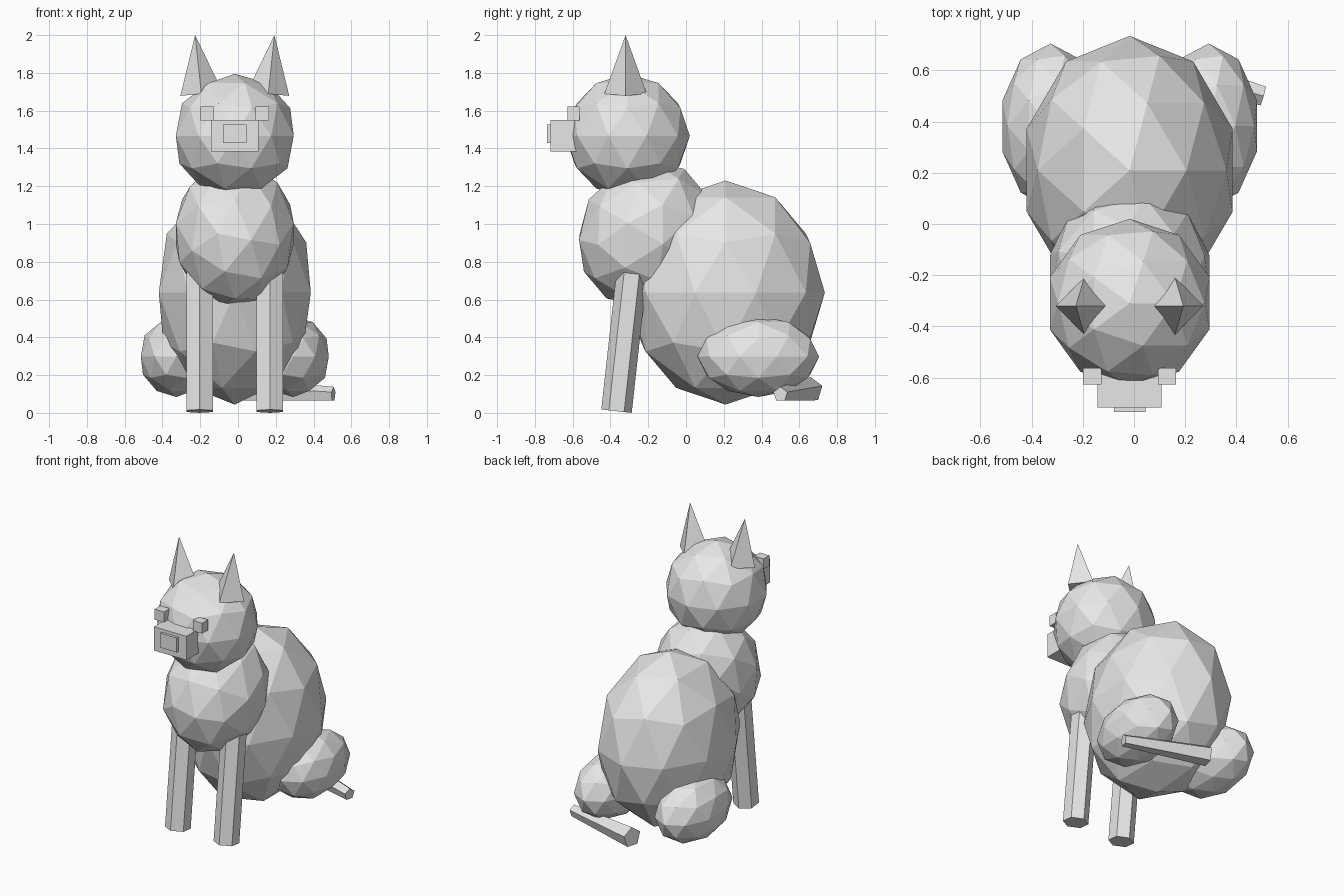
import bpy, bmesh
from math import radians
from mathutils import Vector, Matrix

if "Cube" in bpy.data.objects:
    bpy.data.objects.remove(bpy.data.objects["Cube"], do_unlink=True)

MID = -0.017  # symmetry plane of the animal

fur = bpy.data.materials.new("light grey fur")
fur.use_nodes = True
fur.diffuse_color = (0.8, 0.8, 0.8, 1)
fur.node_tree.nodes["Principled BSDF"].inputs["Base Color"].default_value = (0.8, 0.8, 0.8, 1)


def finish(name, bm, matrix):
    bm.transform(matrix)
    mesh = bpy.data.meshes.new(name)
    bm.to_mesh(mesh)
    bm.free()
    mesh.materials.append(fur)
    obj = bpy.data.objects.new(name, mesh)
    bpy.context.collection.objects.link(obj)


def ball(name, centre, radii, tilt=0):
    """Faceted ellipsoid, tilted backwards by an angle in degrees."""
    bm = bmesh.new()
    bmesh.ops.create_icosphere(bm, subdivisions=2, radius=1)
    finish(name, bm, Matrix.Translation(centre) @ Matrix.Rotation(radians(-tilt), 4, 'X')
           @ Matrix.Diagonal((*radii, 1)))


def rod(name, start, end, r_start, r_end, sides, level=False):
    """Straight or tapered prism between two points."""
    start, end = Vector(start), Vector(end)
    axis = end - start
    turn = axis.to_track_quat('Z', 'Y') if level else Vector((0, 0, 1)).rotation_difference(axis)
    bm = bmesh.new()
    bmesh.ops.create_cone(bm, cap_ends=True, segments=sides, radius1=r_start,
                          radius2=r_end, depth=axis.length)
    bmesh.ops.remove_doubles(bm, verts=bm.verts, dist=1e-5)
    finish(name, bm, Matrix.Translation((start + end) / 2) @ turn.to_matrix().to_4x4())


def box(name, centre, size):
    bm = bmesh.new()
    bmesh.ops.create_cube(bm, size=1)
    finish(name, bm, Matrix.Translation(centre) @ Matrix.Diagonal((*size, 1)))


# Torso and head
ball("body", (MID, 0.21, 0.637), (0.423, 0.525, 0.593))
ball("chest", (MID, -0.215, 0.949), (0.328, 0.35, 0.4), tilt=31)
ball("head", (MID, -0.31, 1.467), (0.328, 0.33, 0.328))

# Muzzle
box("snout", (MID, -0.639, 1.467), (0.25, 0.156, 0.165))
box("nose", (MID, -0.69, 1.478), (0.124, 0.09, 0.1))

# Paired parts
for side, s in (("right", -1), ("left", 1)):
    box(side + "_eye", (MID + s * 0.146, -0.595, 1.585), (0.072, 0.064, 0.072))
    rod(side + "_ear", (MID + s * 0.177, -0.32, 1.69), (MID + s * 0.21, -0.32, 2.0), 0.112, 0, 4)
    rod(side + "_front_leg", (MID + s * 0.186, -0.368, 0.009), (MID + s * 0.186, -0.275, 0.85),
        0.081, 0.081, 6)
    ball(side + "_haunch", (MID + s * 0.309, 0.383, 0.298), (0.198, 0.322, 0.214))

# Tail sweeping to one side along the ground
rod("tail", (-0.05, 0.66, 0.122), (0.505, 0.5, 0.098), 0.068, 0.04, 5, level=True)
